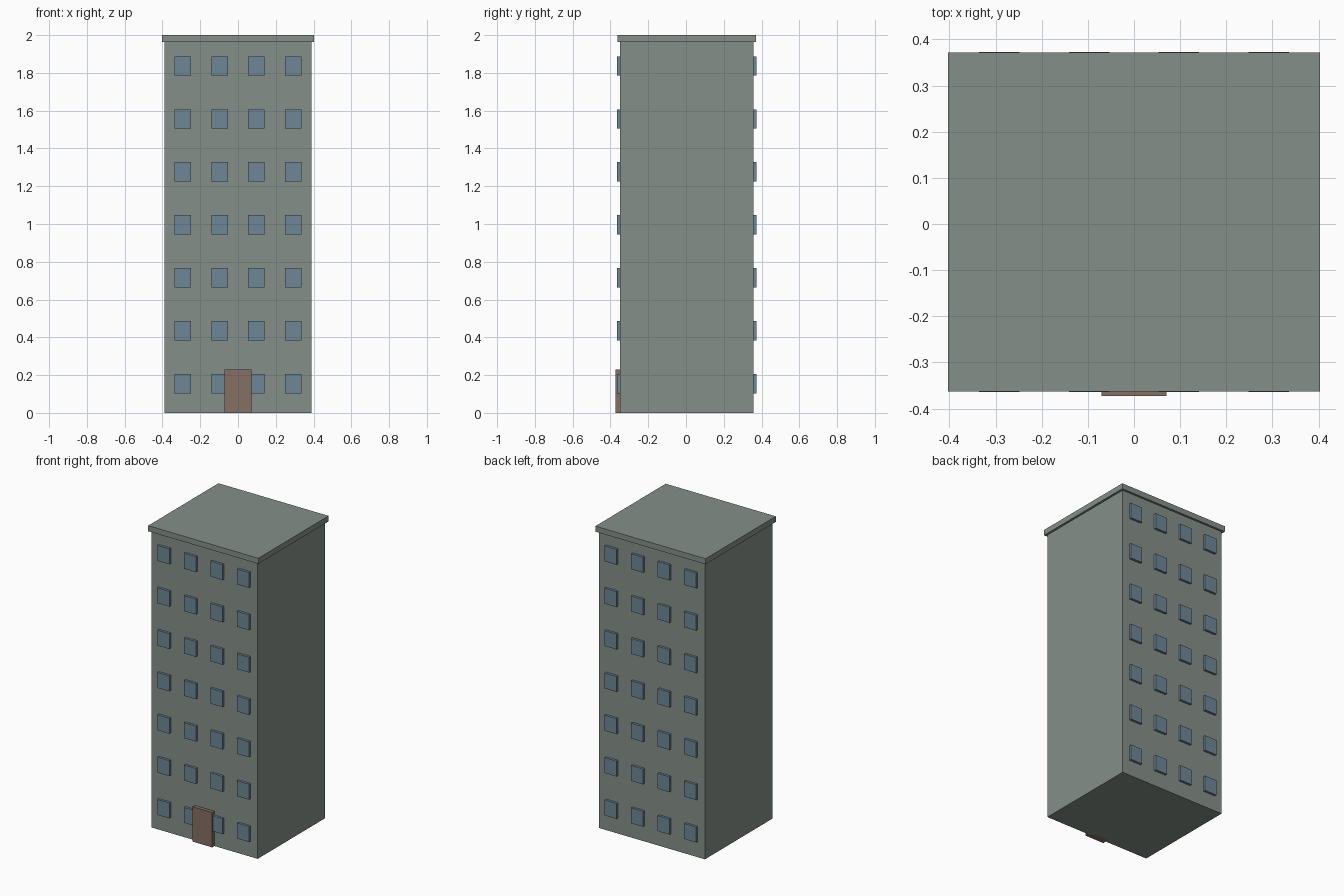
import bpy
import bmesh
from mathutils import Matrix, Vector

default_cube = bpy.data.objects.get("Cube")
if default_cube:
    bpy.data.objects.remove(default_cube, do_unlink=True)


def material(name, rgb):
    mat = bpy.data.materials.new(name)
    mat.use_nodes = True
    color = (*rgb, 1.0)
    mat.diffuse_color = color
    mat.node_tree.nodes["Principled BSDF"].inputs["Base Color"].default_value = color
    return mat


def boxes(name, mat, bounds):
    """One object made of boxes, each given by its low and high corner."""
    bm = bmesh.new()
    for low, high in bounds:
        low, high = Vector(low), Vector(high)
        place = Matrix.Translation((low + high) / 2) @ Matrix.Diagonal((*(high - low), 1))
        bmesh.ops.create_cube(bm, size=1, matrix=place)
    mesh = bpy.data.meshes.new(name)
    bm.to_mesh(mesh)
    bm.free()
    mesh.materials.append(mat)
    obj = bpy.data.objects.new(name, mesh)
    bpy.context.collection.objects.link(obj)
    return obj


wall_grey = material("wall grey green", (0.235, 0.275, 0.25))
glass_blue = material("window blue", (0.155, 0.245, 0.305))
door_brown = material("door brown", (0.235, 0.16, 0.125))

HALF_X, HALF_Y, MID_Y = 0.389, 0.353, 0.004
WALL_TOP, OVERHANG = 1.963, 0.0145
FLOORS, COLUMNS = 7, 4

# Tower block and overhanging roof slab
boxes("tower_walls", wall_grey,
      [((-HALF_X, MID_Y - HALF_Y, 0), (HALF_X, MID_Y + HALF_Y, WALL_TOP))])
rx, ry = HALF_X + OVERHANG, HALF_Y + OVERHANG
boxes("roof_slab", wall_grey,
      [((-rx, MID_Y - ry, WALL_TOP), (rx, MID_Y + ry, 2))])

# Raised windows in a regular grid on the front and back
bay, storey = 2 * HALF_X / COLUMNS, WALL_TOP / FLOORS
w, h, d = 0.044, 0.051, 0.0155
for name, side in (("front_windows", -1), ("back_windows", 1)):
    y = MID_Y + side * HALF_Y
    panes = []
    for floor in range(FLOORS):
        for column in range(COLUMNS):
            x = -HALF_X + bay * (column + 0.5)
            z = storey * (floor + 0.55)
            panes.append(((x - w, y - d, z - h), (x + w, y + d, z + h)))
    boxes(name, glass_blue, panes)

# Entrance door
front = MID_Y - HALF_Y
boxes("entrance_door", door_brown,
      [((-0.071, front - 0.0235, 0), (0.071, front + 0.0235, 0.231))])
